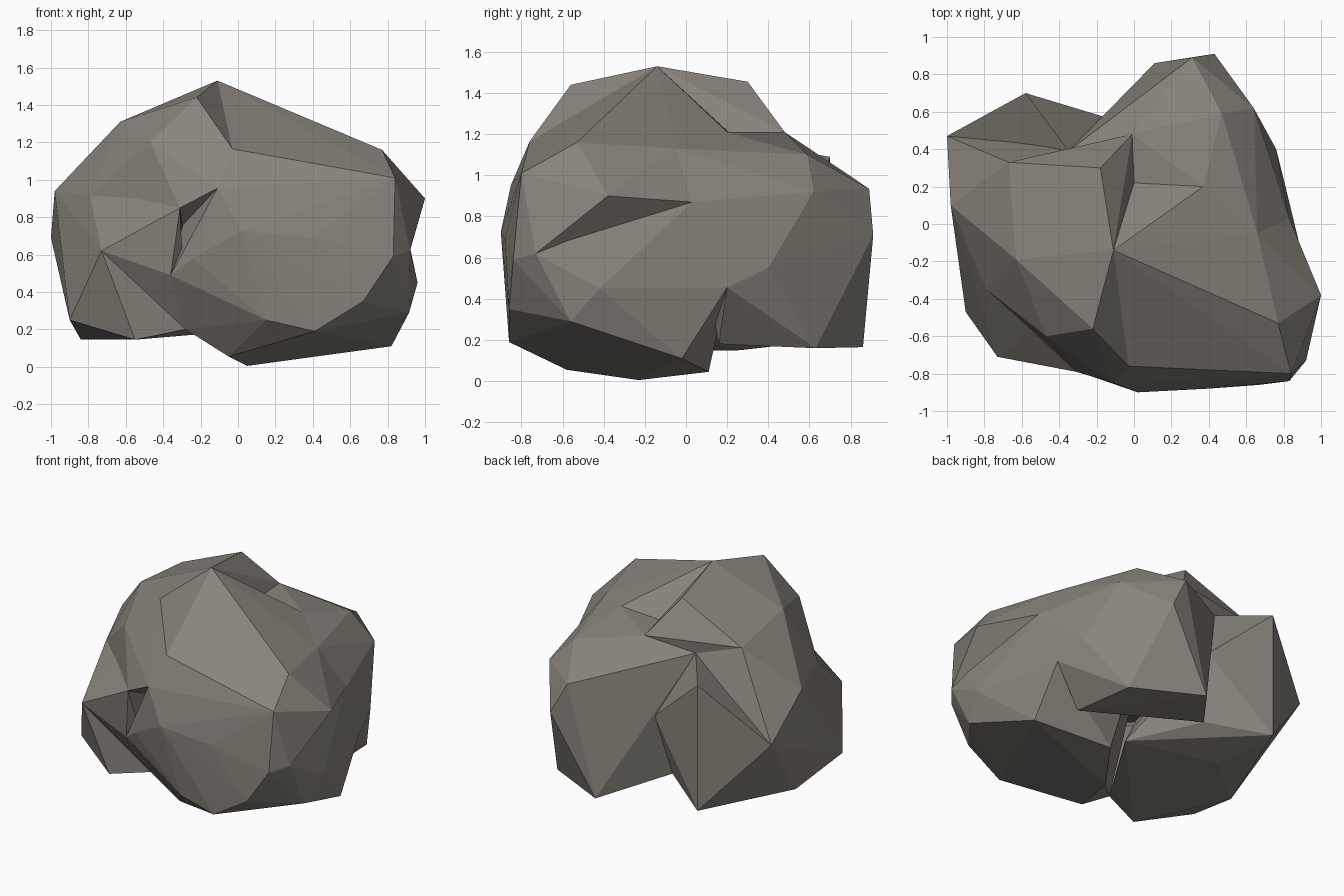
import bpy
import bmesh
from mathutils import Vector

cube = bpy.data.objects.get("Cube")
if cube:
    bpy.data.objects.remove(cube, do_unlink=True)


def make_material(name, colour):
    material = bpy.data.materials.new(name)
    material.use_nodes = True
    material.diffuse_color = colour
    material.node_tree.nodes["Principled BSDF"].inputs["Base Color"].default_value = colour
    return material


stone = make_material("warm grey stone", (0.25, 0.23, 0.20, 1))


def boulder(name, corners):
    """Make a faceted stone chunk as the convex hull of its corners."""
    mesh = bpy.data.meshes.new(name)
    bm = bmesh.new()
    for corner in corners:
        bm.verts.new(Vector(corner))
    result = bmesh.ops.convex_hull(bm, input=bm.verts)
    unused = set(result["geom_interior"]) | set(result["geom_unused"])
    loose = [item for item in unused if isinstance(item, bmesh.types.BMVert)]
    bmesh.ops.delete(bm, geom=loose, context="VERTS")
    bmesh.ops.recalc_face_normals(bm, faces=bm.faces)
    bm.to_mesh(mesh)
    bm.free()
    mesh.materials.append(stone)
    chunk = bpy.data.objects.new(name, mesh)
    bpy.context.scene.collection.objects.link(chunk)
    return chunk


# Corners shared by neighbouring chunks
peak = (-0.11, -0.14, 1.53)
front_peak = (-0.22, -0.56, 1.44)
back_peak = (-0.18, 0.30, 1.455)
brow = (-0.03, -0.76, 1.165)
brow_low = (-0.11, -0.85, 0.955)
front_notch = (-0.31, -0.79, 0.85)
front_dip = (-0.53, -0.55, 0.935)
front_crease = (-0.36, -0.74, 0.49)
front_valley = (-0.28, -0.58, 0.20)
lobe_nose = (-0.73, -0.71, 0.62)
crown_side = (-0.67, 0.33, 1.24)
left_rim = (-0.98, 0.10, 0.94)
left_shoulder = (-0.79, -0.35, 0.915)
left_tip = (-1.0, 0.47, 0.69)
left_heel = (-0.58, 0.70, 0.20)
saddle = (0.0, 0.22, 1.2)
right_saddle = (0.37, 0.20, 1.21)
right_ridge = (0.66, -0.05, 1.13)
right_corner = (0.84, -0.80, 1.01)
right_top = (0.77, -0.53, 1.16)
right_cheek = (0.92, -0.73, 0.62)
right_valley = (0.81, 0.20, 0.455)
right_waist = (0.83, 0.03, 0.87)
back_ridge = (-0.01, 0.48, 1.21)
back_notch = (-0.35, 0.39, 1.14)
back_valley = (-0.15, 0.57, 0.71)
back_crease = (-0.21, 0.45, 0.27)

# Main mass at the front right
body = boulder("rock_body", [
    peak, brow, brow_low, front_crease, saddle, right_saddle, right_ridge,
    right_corner, right_top, right_cheek, right_waist, right_valley,
    front_valley,
    (0.96, -0.42, 0.45), (0.915, -0.56, 0.29),
    (0.02, -0.90, 0.725), (0.40, -0.88, 0.69), (0.83, -0.84, 0.59),
    (-0.24, -0.81, 0.58),
    (0.15, -0.85, 0.25), (0.41, -0.86, 0.19), (0.67, -0.86, 0.35),
    (-0.05, -0.58, 0.055), (0.05, -0.23, 0.005), (0.29, 0.11, 0.045),
    (0.82, -0.02, 0.11),
])

# Overhanging ledge on the right of the main mass
ledge = boulder("rock_ledge", [
    right_ridge, right_corner, right_top, right_cheek, right_waist,
    (1.0, -0.38, 0.90), (0.4, -0.3, 0.8),
])

# Raised cap over the left half
crown = boulder("rock_crown", [
    peak, front_peak, back_peak, brow, brow_low, front_notch, front_dip,
    crown_side, left_rim, left_shoulder, back_ridge, back_notch, saddle,
    (-0.47, -0.60, 1.20), (-0.63, -0.19, 1.31), (-0.25, 0.20, 0.40),
])

# Overhanging lobe on one side
side_lobe = boulder("rock_side_lobe", [
    crown_side, left_rim, left_shoulder, left_tip, left_heel, lobe_nose,
    back_notch, back_valley, back_crease, front_dip, front_valley,
    (-0.90, -0.47, 0.25), (-0.55, -0.66, 0.145), (-0.84, -0.03, 0.145),
    (-0.49, 0.26, 0.15), (0.10, 0.03, 0.20),
])

# Lip at the front of the side lobe
lip = boulder("rock_lip", [
    lobe_nose, front_dip, front_notch, front_crease, front_valley,
    (-0.3, -0.3, 0.6),
])

# Upright fin at the back of the side lobe
fin = boulder("rock_fin", [
    left_tip, left_heel, back_notch, back_valley, back_crease,
    (-0.58, 0.70, 1.09), (-0.4, 0.2, 0.7),
])

# Lobe that juts out at the back
back_lobe = boulder("rock_back_lobe", [
    saddle, right_saddle, right_ridge, right_valley, right_waist,
    back_ridge, back_notch, back_valley, back_crease,
    (0.47, 0.59, 1.10), (0.64, 0.62, 0.92), (0.31, 0.89, 0.935),
    (0.43, 0.91, 0.71), (0.11, 0.86, 0.165), (0.57, 0.63, 0.16),
    (0.76, 0.40, 0.55), (0.75, 0.29, 0.80), (0.61, 0.16, 0.18),
])

# Merge the chunks into one outer skin
chunks = [ledge, crown, side_lobe, lip, fin, back_lobe]
for chunk in chunks:
    chunk.hide_render = True
    union = body.modifiers.new("join_" + chunk.name, "BOOLEAN")
    union.operation = "UNION"
    union.solver = "EXACT"
    union.object = chunk

depsgraph = bpy.context.evaluated_depsgraph_get()
skin = bpy.data.meshes.new_from_object(body.evaluated_get(depsgraph))
body.modifiers.clear()
body.data = skin
body.name = "rock"
for chunk in chunks:
    bpy.data.objects.remove(chunk, do_unlink=True)

# Keep every facet flat
for face in skin.polygons:
    face.use_smooth = False
    face.material_index = 0
